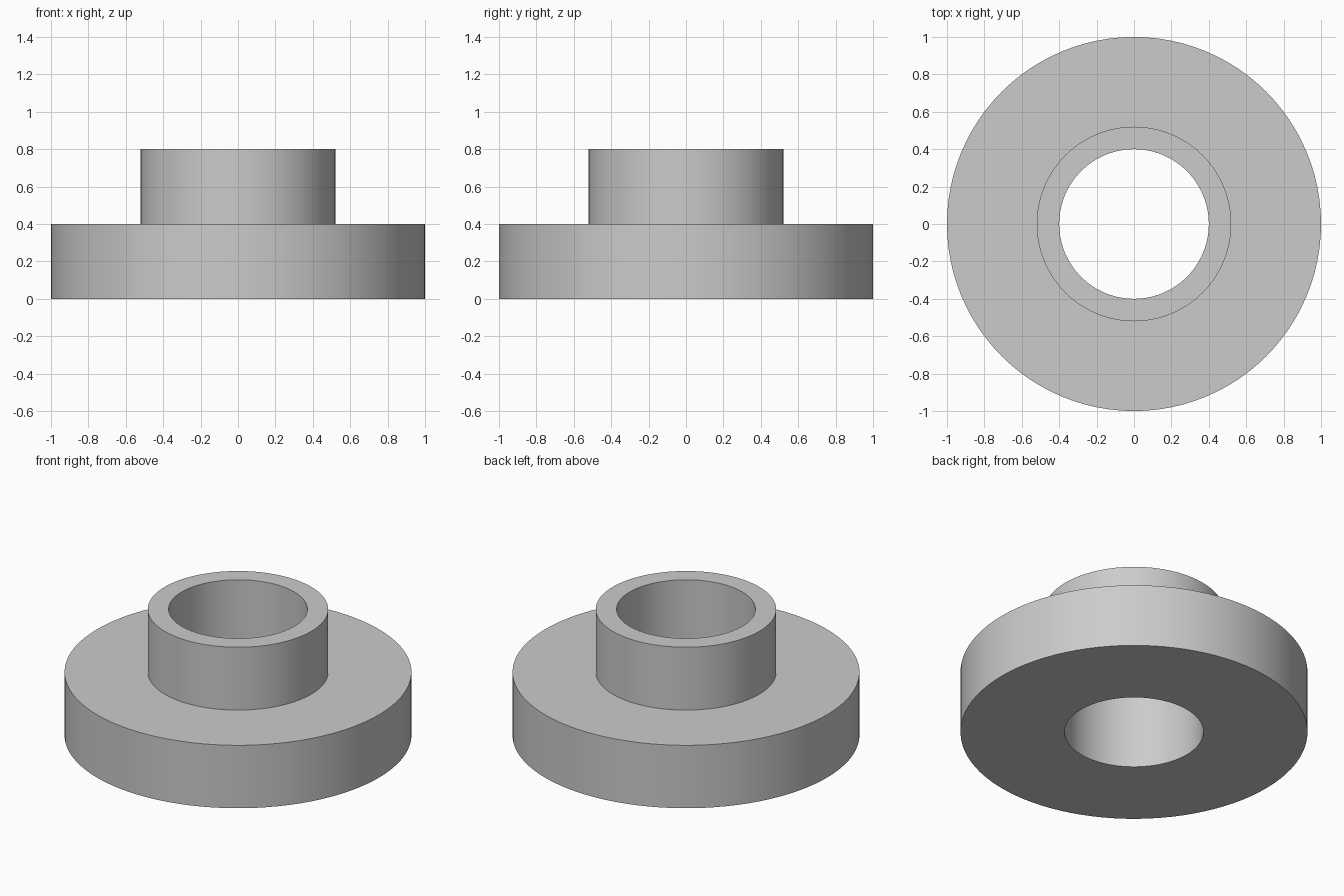
import bpy
import bmesh
import math

default = bpy.data.objects.get("Cube")
if default:
    bpy.data.objects.remove(default, do_unlink=True)

# Sizes
SEGMENTS = 96
FLANGE_RADIUS, FLANGE_TOP = 1.0, 0.4
COLLAR_RADIUS, COLLAR_TOP = 0.52, 0.8
BORE_RADIUS = 0.4

# Plain grey
grey = bpy.data.materials.new("grey")
grey.use_nodes = True
colour = (0.6, 0.6, 0.6, 1.0)
grey.diffuse_color = colour
grey.node_tree.nodes["Principled BSDF"].inputs["Base Color"].default_value = colour


def lathe(name, profile, material):
    """Turn a closed (radius, height) profile about the z axis."""
    bm = bmesh.new()
    rings = []
    for i in range(SEGMENTS):
        a = 2 * math.pi * i / SEGMENTS
        rings.append([bm.verts.new((r * math.cos(a), r * math.sin(a), z))
                      for r, z in profile])
    count = len(profile)
    for i, ring in enumerate(rings):
        following = rings[(i + 1) % SEGMENTS]
        for j in range(count):
            k = (j + 1) % count
            bm.faces.new((ring[j], following[j], following[k], ring[k]))
    bmesh.ops.recalc_face_normals(bm, faces=bm.faces)
    mesh = bpy.data.meshes.new(name)
    bm.to_mesh(mesh)
    bm.free()
    mesh.materials.append(material)
    obj = bpy.data.objects.new(name, mesh)
    bpy.context.collection.objects.link(obj)
    bpy.ops.object.select_all(action="DESELECT")
    obj.select_set(True)
    bpy.context.view_layer.objects.active = obj
    bpy.ops.object.shade_smooth_by_angle(angle=math.radians(30))
    return obj


# Wide flange and raised collar around one through bore
lathe("flanged_bushing", [
    (BORE_RADIUS, 0),
    (FLANGE_RADIUS, 0),
    (FLANGE_RADIUS, FLANGE_TOP),
    (COLLAR_RADIUS, FLANGE_TOP),
    (COLLAR_RADIUS, COLLAR_TOP),
    (BORE_RADIUS, COLLAR_TOP),
], grey)
